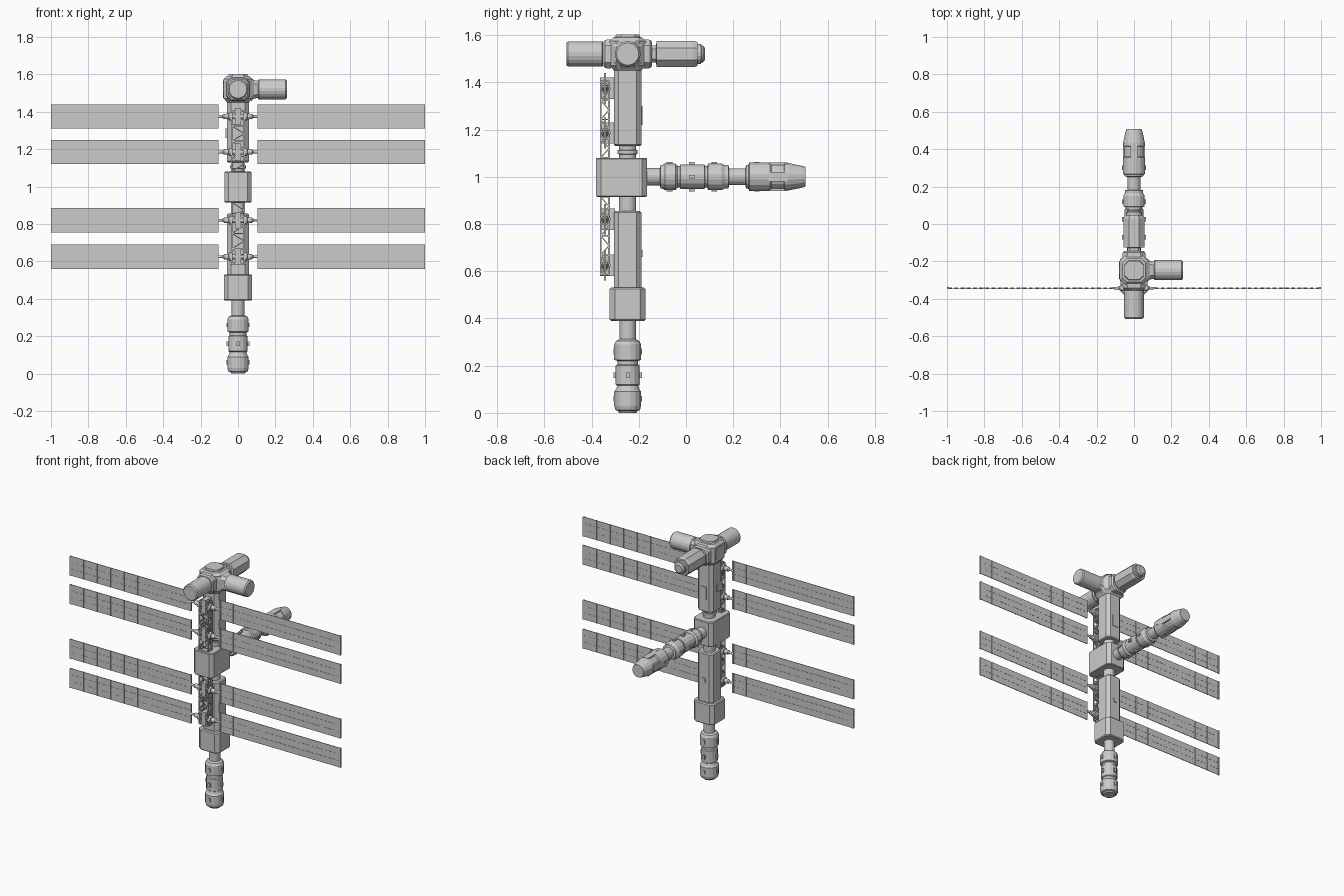
import bpy, bmesh, math
from mathutils import Vector, Matrix

if "Cube" in bpy.data.objects:
    bpy.data.objects.remove(bpy.data.objects["Cube"])

CY = -0.247          # y of the vertical spine
TZ = 1.52            # height of the docking hub axis
ARM_Z = 1.0          # height of the rear arm
PANEL_Y = -0.343
PANEL_Z = (0.625, 0.82, 1.185, 1.375)


def finish(name, bm, mirror=False):
    bmesh.ops.recalc_face_normals(bm, faces=bm.faces)
    me = bpy.data.meshes.new(name)
    bm.to_mesh(me)
    bm.free()
    ob = bpy.data.objects.new(name, me)
    bpy.context.collection.objects.link(ob)
    if mirror:
        ob.modifiers.new("mirror", 'MIRROR')
    return ob


def ring(r, n=16):
    return [(r * math.cos(2 * math.pi * (i + .5) / n), r * math.sin(2 * math.pi * (i + .5) / n))
            for i in range(n)]


def cham(hx, hy, c):
    return [(hx, hy - c), (hx - c, hy), (c - hx, hy), (-hx, hy - c),
            (-hx, c - hy), (c - hx, -hy), (hx - c, -hy), (hx, c - hy)]


def loft(name, axis, origin, sections, mirror=False, bm=None):
    """Skin a list of (position along axis, cross-section) pairs and cap both ends."""
    own = bm is None
    bm = bm or bmesh.new()
    put = {'X': lambda u, v, t: (t, u, v), 'Y': lambda u, v, t: (u, t, v),
           'Z': lambda u, v, t: (u, v, t)}[axis]
    rows = [[bm.verts.new(Vector(put(u, v, t)) + Vector(origin)) for u, v in sec]
            for t, sec in sections]
    for a, b in zip(rows, rows[1:]):
        for i in range(len(a)):
            j = (i + 1) % len(a)
            bm.faces.new((a[i], a[j], b[j], b[i]))
    bm.faces.new(rows[0])
    bm.faces.new(rows[-1])
    if own:
        return finish(name, bm, mirror)


def lathe(name, axis, origin, profile, n=16, **kw):
    return loft(name, axis, origin, [(t, ring(r, n)) for t, r in profile], **kw)


def box(bm, lo, hi):
    lo, hi = Vector(lo), Vector(hi)
    bmesh.ops.create_cube(bm, size=1, matrix=Matrix.Translation((lo + hi) / 2)
                          @ Matrix.Diagonal((*(hi - lo), 1)))


def strut(bm, a, b, w=0.006):
    a, b = Vector(a), Vector(b)
    d = b - a
    m = Matrix.Translation((a + b) / 2) @ d.to_track_quat('Z', 'Y').to_matrix().to_4x4()
    bmesh.ops.create_cube(bm, size=1, matrix=m @ Matrix.Diagonal((w, w, d.length, 1)))


S = (0, CY, 0)
# Bottom crew module and neck
lathe("lower_module", 'Z', S, [
    (0, .038), (.008, .042), (.012, .053), (.03, .058), (.09, .058), (.1, .05), (.115, .045),
    (.12, .052), (.2, .052), (.205, .045), (.22, .045), (.225, .058), (.29, .058), (.305, .05),
    (.312, .035), (.4, .035)])

# Spine bodies, boxes and necks
def body(name, z0, z1, h, c=.02, e=.006):
    loft(name, 'Z', S, [(z0, cham(h - e, h - e, c)), (z0 + e, cham(h, h, c)),
                        (z1 - e, cham(h, h, c)), (z1, cham(h - e, h - e, c))])

body("lower_node", .39, .53, .076, .022)
body("lower_body", .525, .855, .058)
body("upper_body", 1.13, 1.46, .058)
lathe("lower_neck", 'Z', S, [(.85, .037), (.92, .037)])
lathe("upper_neck", 'Z', S, [(1.07, .037), (1.095, .037), (1.097, .043), (1.112, .043),
                             (1.114, .037), (1.14, .037)])
mid = cham(.073, .108, .022)
loft("central_node", 'Z', (0, -.273, 0), [(.915, cham(.069, .104, .022)), (.919, mid),
                                          (1.076, mid), (1.08, cham(.069, .104, .022))])

# Rear arm: two modules joined by a neck
lathe("rear_arm", 'Y', (0, 0, ARM_Z), [
    (-.17, .037), (-.11, .037), (-.108, .05), (-.098, .052), (-.09, .058), (-.045, .058),
    (-.036, .047), (-.026, .047), (-.024, .052), (.078, .052), (.08, .047), (.09, .047),
    (.094, .058), (.15, .058), (.165, .05), (.18, .05), (.183, .036), (.252, .036),
    (.254, .05), (.264, .052), (.268, .061), (.355, .061), (.362, .055), (.415, .055),
    (.418, .06), (.435, .059), (.492, .047), (.507, .042)])

# Fairing strips on the arm tip and portholes on the modules
bm = bmesh.new()
for s in (-1, 1):
    box(bm, (s * .05 - .01, .35, ARM_Z - .02), (s * .05 + .01, .43, ARM_Z + .02))
    box(bm, (-.02, .35, ARM_Z + s * .05 - .01), (.02, .43, ARM_Z + s * .05 + .01))
    for y in (-.07, .025, .12, .3):
        box(bm, (s * .054 - .009, y - .012, ARM_Z - .007), (s * .054 + .009, y + .012, ARM_Z + .007))
        box(bm, (-.007, y - .012, ARM_Z + s * .054 - .008), (.007, y + .012, ARM_Z + s * .054 + .008))
    for z in (.06, .16, .26):
        box(bm, (s * .053 - .008, CY - .008, z - .012), (s * .053 + .008, CY + .008, z + .012))
        box(bm, (-.008, CY + s * .053 - .008, z - .012), (.008, CY + s * .053 + .008, z + .012))
finish("portholes", bm)

# Small equipment on the spine bodies
bm = bmesh.new()
box(bm, (-.068, CY - .04, 1.26), (-.05, CY + .01, 1.31))
box(bm, (-.02, CY + .05, 1.22), (.02, CY + .062, 1.3))
box(bm, (-.012, CY + .05, .66), (.012, CY + .062, .69))
finish("equipment_boxes", bm)

# Docking hub at the top
loft("docking_hub", 'Z', S, [
    (1.45, cham(.058, .058, .02)), (1.472, cham(.077, .077, .028)),
    (1.574, cham(.077, .077, .028)), (1.59, cham(.062, .062, .022)),
    (1.592, cham(.052, .052, .022)), (1.602, cham(.05, .05, .022))])
H = (0, CY, TZ)
for nm, s in (("front_port", -1), ("rear_port", 1)):
    loft(nm, 'Y', H, [(s * .07, cham(.062, .062, .025)), (s * .095, cham(.06, .06, .025)),
                      (s * .103, cham(.052, .052, .022))])
loft("side_port", 'X', H, [(.07, cham(.062, .062, .025)), (.085, cham(.05, .05, .02)),
                           (.11, cham(.045, .045, .018))])
lathe("side_hatch", 'X', H, [(-.08, .048), (-.07, .048)])

# Modules docked to the hub
can = ((0, .05), (.004, .054), (.147, .054), (.155, .047))
lathe("front_can", 'Y', H, [(-.105 - t, r) for t, r in can], n=20)
lathe("side_can", 'X', H, [(.107 + t, r) for t, r in can], n=20)
loft("rear_capsule", 'Y', (0, 0, TZ), [
    (-.15, cham(.035, .035, .014)), (-.127, cham(.035, .035, .014)),
    (-.125, cham(.056, .056, .03)), (.03, cham(.056, .056, .03)), (.048, cham(.051, .051, .027))])
lathe("rear_capsule_cap", 'Y', (0, 0, TZ), [
    (.04, .043), (.063, .043), (.066, .037), (.072, .037), (.08, .026)])

# Lattice trusses carrying the solar wings
bm = bmesh.new()
xs, ys = (-.033, .033), (-.361, -.326)
for z0, z1 in ((.585, .915), (1.08, 1.405)):
    n = 8
    zs = [z0 + (z1 - z0) * i / n for i in range(n + 1)]
    for x in xs:
        for y in ys:
            strut(bm, (x, y, z0), (x, y, z1), .008)
    for i, z in enumerate(zs):
        if i % 2 == 0:
            for k in (0, 1):
                strut(bm, (xs[0], ys[k], z), (xs[1], ys[k], z))
                strut(bm, (xs[k], ys[0], z), (xs[k], ys[1], z))
        if i < n:
            a, b = i % 2, 1 - i % 2
            for k in (0, 1):
                strut(bm, (xs[a], ys[k], z), (xs[b], ys[k], zs[i + 1]), .005)
                strut(bm, (xs[k], ys[a], z), (xs[k], ys[b], zs[i + 1]), .005)
finish("lattice_truss", bm)

# Solar wings with their rotary mounts, mirrored left to right
for i, z in enumerate(PANEL_Z):
    bm = bmesh.new()
    box(bm, (-.016, -.364, z - .045), (.016, -.3, z + .045))
    finish(f"wing_mount_{i}", bm)
    lathe(f"wing_joint_{i}", 'X', (0, PANEL_Y, z), [
        (.012, .014), (.03, .014), (.032, .023), (.048, .023), (.05, .016), (.075, .014),
        (.082, .008), (.108, .007)], n=12, mirror=True)
    bm = bmesh.new()
    x0, x1, h = .104, 1.0, .065
    box(bm, (x0, PANEL_Y - .002, z - h), (x1, PANEL_Y + .002, z + h))
    for x in (x0, x1 - .012):                       # end bars
        box(bm, (x, PANEL_Y - .005, z - h), (x + .012, PANEL_Y + .005, z + h))
    for k in range(1, 9):                           # cross ribs
        x = x0 + (x1 - x0) * k / 9
        box(bm, (x - .003, PANEL_Y - .004, z - h), (x + .003, PANEL_Y + .004, z + h))
    for k in range(27):                             # dashed seams
        x = x0 + (x1 - x0) * (k + .5) / 27
        for dz in (-.022, .022):
            box(bm, (x - .01, PANEL_Y - .0035, z + dz - .0015),
                (x + .01, PANEL_Y + .0035, z + dz + .0015))
    finish(f"solar_wing_{i}", bm, mirror=True)
